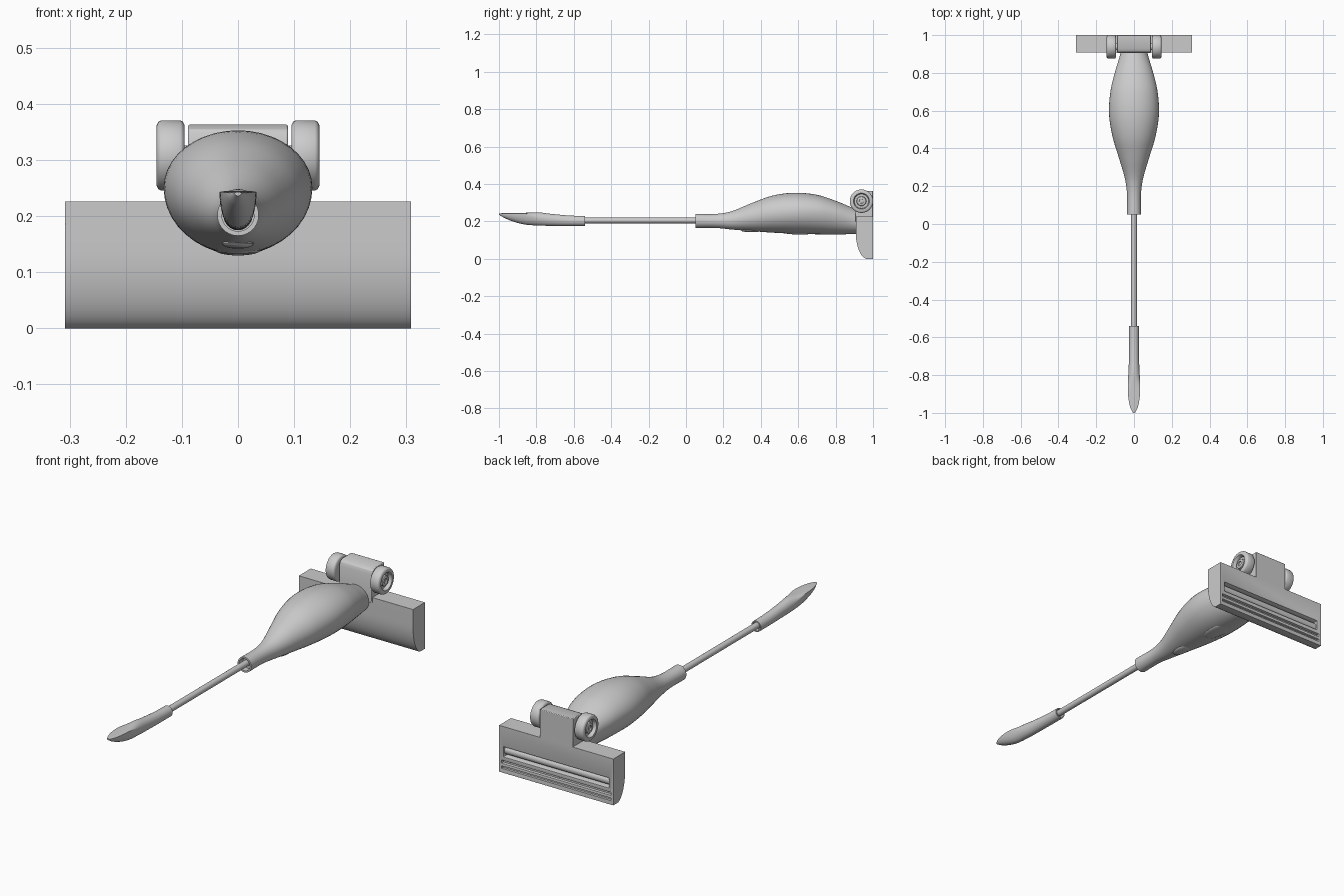
import bpy, bmesh, math
from mathutils import Matrix, Vector

if "Cube" in bpy.data.objects:
    bpy.data.objects.remove(bpy.data.objects["Cube"], do_unlink=True)


def finish(name, bm, angle=35):
    bmesh.ops.recalc_face_normals(bm, faces=bm.faces)
    mesh = bpy.data.meshes.new(name)
    bm.to_mesh(mesh)
    bm.free()
    obj = bpy.data.objects.new(name, mesh)
    bpy.context.collection.objects.link(obj)
    bpy.ops.object.select_all(action='DESELECT')
    obj.select_set(True)
    bpy.context.view_layer.objects.active = obj
    bpy.ops.object.shade_smooth_by_angle(angle=math.radians(angle))
    return obj


def bevel(obj, width, segments=3):
    mod = obj.modifiers.new("bevel", 'BEVEL')
    mod.width, mod.segments, mod.limit_method = width, segments, 'ANGLE'
    mod.angle_limit = math.radians(40)


def bridge(bm, rings):
    for a, b in zip(rings, rings[1:]):
        n = len(a)
        for i in range(n):
            bm.faces.new((a[i], a[(i + 1) % n], b[(i + 1) % n], b[i]))


def smooth_stations(keys, steps):
    """Hermite interpolation through rows of (y, bottom, middle, top, half width)."""
    rows = [Vector(k) for k in keys]
    last = len(rows) - 1
    slopes = []
    for i in range(last + 1):
        a, b = rows[max(i - 1, 0)], rows[min(i + 1, last)]
        slopes.append((b - a) / (b[0] - a[0]))
    out = []
    for i in range(last):
        p, q = rows[i], rows[i + 1]
        h = q[0] - p[0]
        for s in range(steps):
            t = s / steps
            out.append(p * (2*t**3 - 3*t**2 + 1) + q * (3*t**2 - 2*t**3)
                       + slopes[i] * h * (t**3 - 2*t**2 + t)
                       + slopes[i + 1] * h * (t**3 - t**2))
    return out + [rows[-1]]


def loft(name, keys, socket_depth, sides=40, steps=5):
    """Skin egg-shaped sections along y; the first end gets a recessed socket."""
    bm = bmesh.new()
    rings = []
    for y, low, mid, top, w in smooth_stations(keys, steps):
        ring = []
        for i in range(sides):
            a = math.tau * i / sides
            c, s = math.cos(a), math.sin(a)
            z = mid + s * (top - mid if s > 0 else mid - low)
            ring.append(bm.verts.new((w * c, y, z)))
        rings.append(ring)
    first = rings[0]
    centre = sum((v.co for v in first), Vector()) / sides
    inner = []
    for depth in (0, socket_depth):
        inner.insert(0, [bm.verts.new(centre + (v.co - centre) * 0.78
                                      + Vector((0, depth, 0))) for v in first])
    rings = inner + rings
    bridge(bm, rings)
    bm.faces.new(rings[0])
    bm.faces.new(rings[-1])
    return finish(name, bm)


def extrude_x(name, profile, half):
    bm = bmesh.new()
    rings = [[bm.verts.new((x, y, z)) for y, z in profile] for x in (-half, half)]
    bridge(bm, rings)
    for ring in rings:
        bm.faces.new(ring)
    return finish(name, bm)


def cylinder(name, centre, radius, length, axis, sides=32):
    bm = bmesh.new()
    rot = Matrix.Rotation(math.pi / 2, 4, axis)
    bmesh.ops.create_cone(bm, cap_ends=True, segments=sides, radius1=radius,
                          radius2=radius, depth=length,
                          matrix=Matrix.Translation(centre) @ rot)
    return finish(name, bm)


def lathe_x(name, profile, centre, side, sides=48):
    """Spin (x, radius) points about the x axis."""
    bm = bmesh.new()
    rings = []
    for x, r in profile:
        rings.append([bm.verts.new((side * x,
                                    centre[0] + r * math.cos(math.tau * i / sides),
                                    centre[1] + r * math.sin(math.tau * i / sides)))
                      for i in range(sides)])
    bridge(bm, rings)
    bm.faces.new(rings[0])
    bm.faces.new(rings[-1])
    return finish(name, bm, 40)


# Motor body: narrow collar swelling into an egg section
loft("motor_body", [
    (0.05, 0.165, 0.202, 0.24, 0.037),
    (0.16, 0.165, 0.202, 0.24, 0.037),
    (0.24, 0.157, 0.205, 0.253, 0.048),
    (0.35, 0.148, 0.222, 0.297, 0.08),
    (0.46, 0.14, 0.24, 0.337, 0.113),
    (0.58, 0.134, 0.25, 0.353, 0.132),
    (0.70, 0.131, 0.25, 0.342, 0.125),
    (0.80, 0.13, 0.235, 0.31, 0.102),
    (0.88, 0.132, 0.21, 0.277, 0.078),
    (0.91, 0.134, 0.20, 0.265, 0.07)], 0.03)

# Two oval buttons on the underside
for name, y, z, w, length in (("small_button", 0.35, 0.151, 0.028, 0.055),
                              ("large_button", 0.61, 0.139, 0.04, 0.085)):
    bm = bmesh.new()
    bmesh.ops.create_uvsphere(bm, u_segments=32, v_segments=12, radius=1)
    bmesh.ops.scale(bm, vec=(w, length, 0.009), verts=bm.verts)
    bmesh.ops.translate(bm, vec=(0, y, z), verts=bm.verts)
    finish(name, bm)

# Pole
cylinder("pole", (0, -0.235, 0.205), 0.015, 0.63, 'X', 24)

# Grip: round sleeve ending in a flat-topped scoop
loft("grip", [
    (-0.54, 0.175, 0.202, 0.229, 0.026),
    (-0.62, 0.175, 0.203, 0.231, 0.026),
    (-0.72, 0.176, 0.21, 0.24, 0.027),
    (-0.79, 0.178, 0.218, 0.248, 0.03),
    (-0.86, 0.183, 0.24, 0.246, 0.033),
    (-0.92, 0.198, 0.243, 0.245, 0.03),
    (-0.97, 0.218, 0.242, 0.244, 0.02),
    (-1.0, 0.236, 0.241, 0.243, 0.006)], -0.02, 32)

# Floor head with a curved front face
profile = [(1.0, 0.0), (1.0, 0.226), (0.908, 0.226)]
for i in range(11):
    a = math.pi / 2 * i / 10 * 0.9
    profile.append((0.972 - 0.064 * math.cos(a), 0.14 - 0.14 * math.sin(a) / math.sin(math.pi * 0.45)))
head = extrude_x("floor_head", profile, 0.308)

# Suction slots cut into the sole
for name, low, high, depth, half in (("roller_slot", 0.078, 0.128, 0.045, 0.285),
                                     ("upper_groove", 0.045, 0.06, 0.015, 0.295),
                                     ("lower_groove", 0.02, 0.032, 0.012, 0.295)):
    cutter = extrude_x(name + "_cutter", [(1 - depth, low), (1.02, low),
                                          (1.02, high), (1 - depth, high)], half)
    cutter.hide_render = True
    cutter.hide_set(True)
    cutter.display_type = 'WIRE'
    mod = head.modifiers.new(name, 'BOOLEAN')
    mod.operation, mod.object, mod.solver = 'DIFFERENCE', cutter, 'EXACT'
    bpy.context.view_layer.objects.active = head
    bpy.ops.object.modifier_apply(modifier=mod.name)
    bpy.data.objects.remove(cutter, do_unlink=True)
bevel(head, 0.003, 2)

# Brush roller inside the wide slot
cylinder("brush_roller", (0, 0.972, 0.103), 0.02, 0.572, 'Y', 16)

# Neck block joining body and head
neck = extrude_x("neck_block", [(1.0, 0.2), (1.0, 0.363), (0.93, 0.363),
                                (0.912, 0.354), (0.905, 0.336), (0.905, 0.2)], 0.089)
bevel(neck, 0.003, 2)

# Axle and wheels with a dished face and raised hub
hub = (0.938, 0.308)
cylinder("axle", (0, *hub), 0.018, 0.2, 'Y')
wheel = [(0.095, 0.03), (0.095, 0.054), (0.098, 0.06), (0.103, 0.0625),
         (0.137, 0.0625), (0.142, 0.06), (0.145, 0.054), (0.145, 0.043),
         (0.142, 0.04), (0.127, 0.038), (0.127, 0.026), (0.138, 0.024),
         (0.14, 0.02), (0.14, 0.012), (0.134, 0.011)]
for label, side in (("left", 1), ("right", -1)):
    lathe_x(label + "_wheel", wheel, hub, side)
